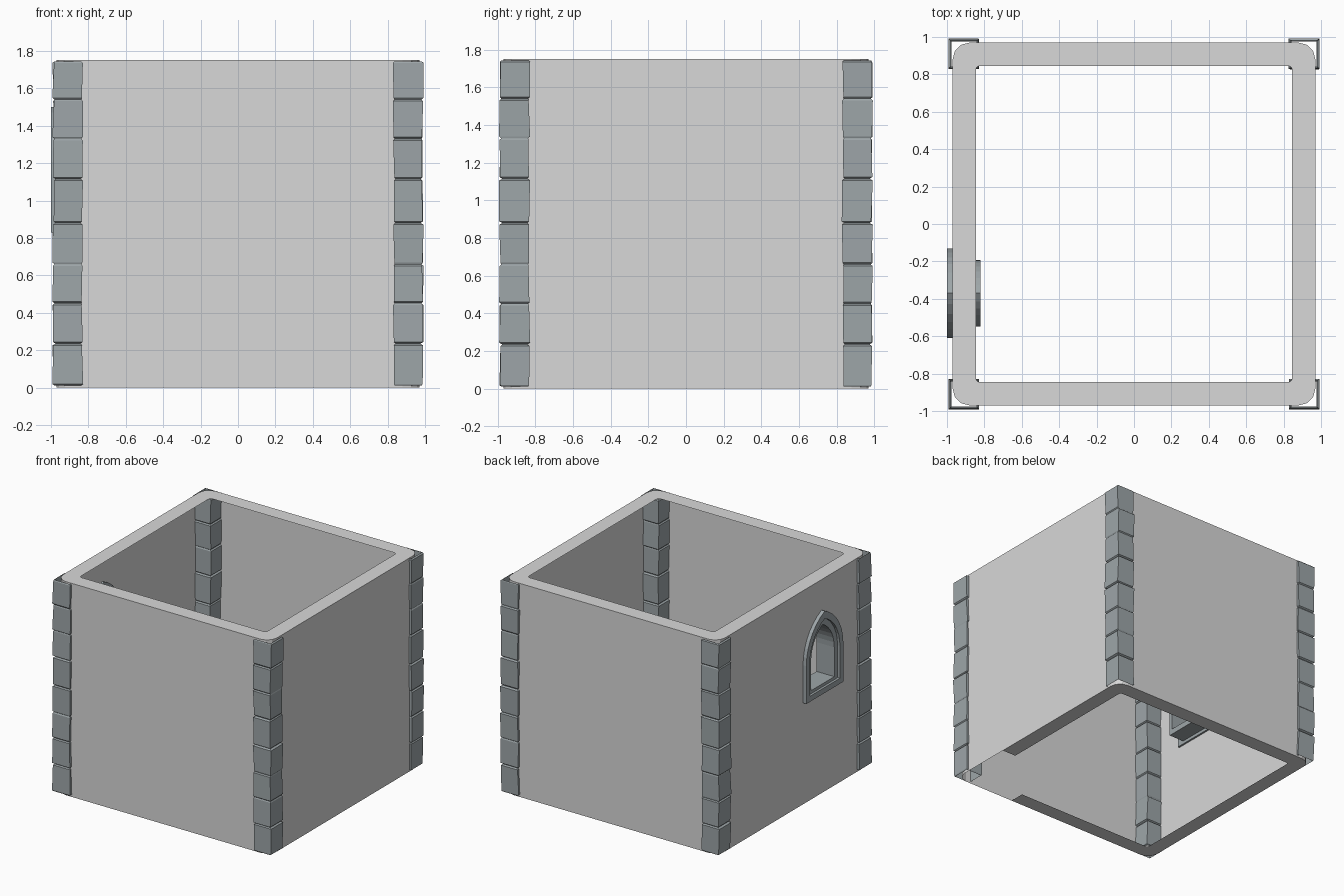
import bpy, bmesh, math, random

if "Cube" in bpy.data.objects:
    bpy.data.objects.remove(bpy.data.objects["Cube"])

random.seed(4)


def material(name, rgb):
    m = bpy.data.materials.new(name)
    m.diffuse_color = (*rgb, 1)
    m.use_nodes = True
    m.node_tree.nodes["Principled BSDF"].inputs["Base Color"].default_value = m.diffuse_color
    return m


PLASTER = material("grey plaster", (0.69, 0.69, 0.69))
STONE = material("blue grey stone", (0.34, 0.38, 0.395))


def finish(bm, name, mat):
    me = bpy.data.meshes.new(name)
    bm.to_mesh(me)
    bm.free()
    me.materials.append(mat)
    ob = bpy.data.objects.new(name, me)
    bpy.context.collection.objects.link(ob)
    return ob


# Rounded square wall outline, split where the open underside begins
SPLIT = 0.42
TOP = 1.75


def outline(d, r, seg=3):
    pts = [(SPLIT, -d)]
    for k, (sx, sy) in enumerate(((1, -1), (1, 1), (-1, 1), (-1, -1))):
        for s in range(seg + 1):
            a = math.radians(-90 + 90 * k + 90 * s / seg)
            pts.append((sx * (d - r) + r * math.cos(a),
                        sy * (d - r) + r * math.sin(a)))
        if k == 0:
            pts.append((d, -SPLIT))
    return pts


# Pointed arch outline in the y-z plane
WIN_Y = -0.37
SPRING = 1.14


def arch(h, z0, apex, seg=7):
    rise = apex - SPRING
    R = (h * h + rise * rise) / (2 * h)
    end = math.atan2(rise, R - h)
    half = [(h, z0)] + [(h - R + R * math.cos(end * i / seg),
                         SPRING + R * math.sin(end * i / seg)) for i in range(seg + 1)]
    left = [(-y, z) for y, z in reversed(half[:-1])]
    return [(WIN_Y + y, z) for y, z in half + left]


# Thin outer wall skin, with an arched hole in the left side
D = 0.97
outer, inner = outline(D, 0.09), outline(0.845, 0.02)
n = len(outer)
bm = bmesh.new()
low = [bm.verts.new((x, y, 0)) for x, y in outer]
high = [bm.verts.new((x, y, TOP)) for x, y in outer]
for i in range(n):
    j = (i + 1) % n
    if low[i].co.x < -D + 0.001 and low[j].co.x < -D + 0.001:
        window_side = (low[i], low[j], high[j], high[i])
        continue
    bm.faces.new((low[i], low[j], high[j], high[i]))
hole = [bm.verts.new((-D, y, z)) for y, z in arch(0.205, 0.86, 1.455)]
edges = []
for loop in (window_side, hole):
    for i in range(len(loop)):
        pair = (loop[i], loop[(i + 1) % len(loop)])
        edges.append(bm.edges.get(pair) or bm.edges.new(pair))
fill = bmesh.ops.triangle_fill(bm, edges=edges, use_beauty=True)["geom"]
for f in fill:
    if isinstance(f, bmesh.types.BMFace):
        f.normal_update()
        if f.normal.x > 0:
            f.normal_flip()
finish(bm, "walls", PLASTER)

# Flat rims joining nothing below: full at the top, open at one corner underneath
for name, z in (("top_rim", TOP), ("bottom_rim", 0)):
    bm = bmesh.new()
    a = [bm.verts.new((x, y, z)) for x, y in outer]
    b = [bm.verts.new((x, y, z)) for x, y in inner]
    skip = outer.index((D, -SPLIT)) if z == 0 else 0
    for i in range(skip, n):
        j = (i + 1) % n
        q = (a[i], a[j], b[j], b[i])
        bm.faces.new(q if z else q[::-1])
    finish(bm, name, PLASTER)


# Window surround and deep lining
def frame(name, out, inn, x0, x1):
    bm = bmesh.new()
    loops = [[bm.verts.new((x, y, z)) for y, z in pts]
             for pts, x in ((out, x0), (out, x1), (inn, x1), (inn, x0))]
    for k in range(4):
        a, b = loops[k], loops[(k + 1) % 4]
        for i in range(len(out)):
            j = (i + 1) % len(out)
            bm.faces.new((a[i], a[j], b[j], b[i]))
    bmesh.ops.recalc_face_normals(bm, faces=bm.faces)
    finish(bm, name, STONE)


frame("window_surround", arch(0.24, 0.83, 1.50), arch(0.195, 0.875, 1.44), -1.0, -0.955)
frame("window_lining", arch(0.178, 0.855, 1.425), arch(0.15, 0.90, 1.385), -0.98, -0.82)
frame("window_step", arch(0.197, 0.873, 1.442), arch(0.176, 0.895, 1.415), -0.978, -0.955)

# Corner stones: hollow square pillars of uneven courses with grooved joints
JOINTS = (0.01, 0.235, 0.45, 0.66, 0.88, 1.115, 1.33, 1.54, 1.745)
DEEP = (0.235, 0.88, 1.115)


def pillar(name, sx, sy):
    bm = bmesh.new()
    rows = []

    def row(z, dip, spread):
        i0, i1 = (0.832 + dip + random.uniform(-spread, spread) for _ in range(2))
        o0, o1 = (0.988 - dip + random.uniform(-spread, spread) for _ in range(2))
        prof = ((i0, i1), (i0, o1), (o0, o1), (o0, i1))
        rows.append([bm.verts.new((sx * x, sy * y, z)) for x, y in prof])

    for z0, z1 in zip(JOINTS, JOINTS[1:]):
        row(z0 + 0.001, 0.011 if z0 in DEEP else 0.006, 0)
        row(z0 + 0.009, 0, 0.005)
        row(z1 - 0.009, 0, 0.005)
        row(z1 - 0.001, 0.011 if z1 in DEEP else 0.006, 0)
    for a, b in zip(rows, rows[1:]):
        for i in range(4):
            j = (i + 1) % 4
            q = (a[i], a[j], b[j], b[i])
            bm.faces.new(q[::-1] if sx * sy > 0 else q)
    finish(bm, name, STONE)


for sx, side in ((-1, "left"), (1, "right")):
    for sy, depth in ((-1, "front"), (1, "back")):
        pillar(f"corner_stones_{depth}_{side}", sx, sy)
